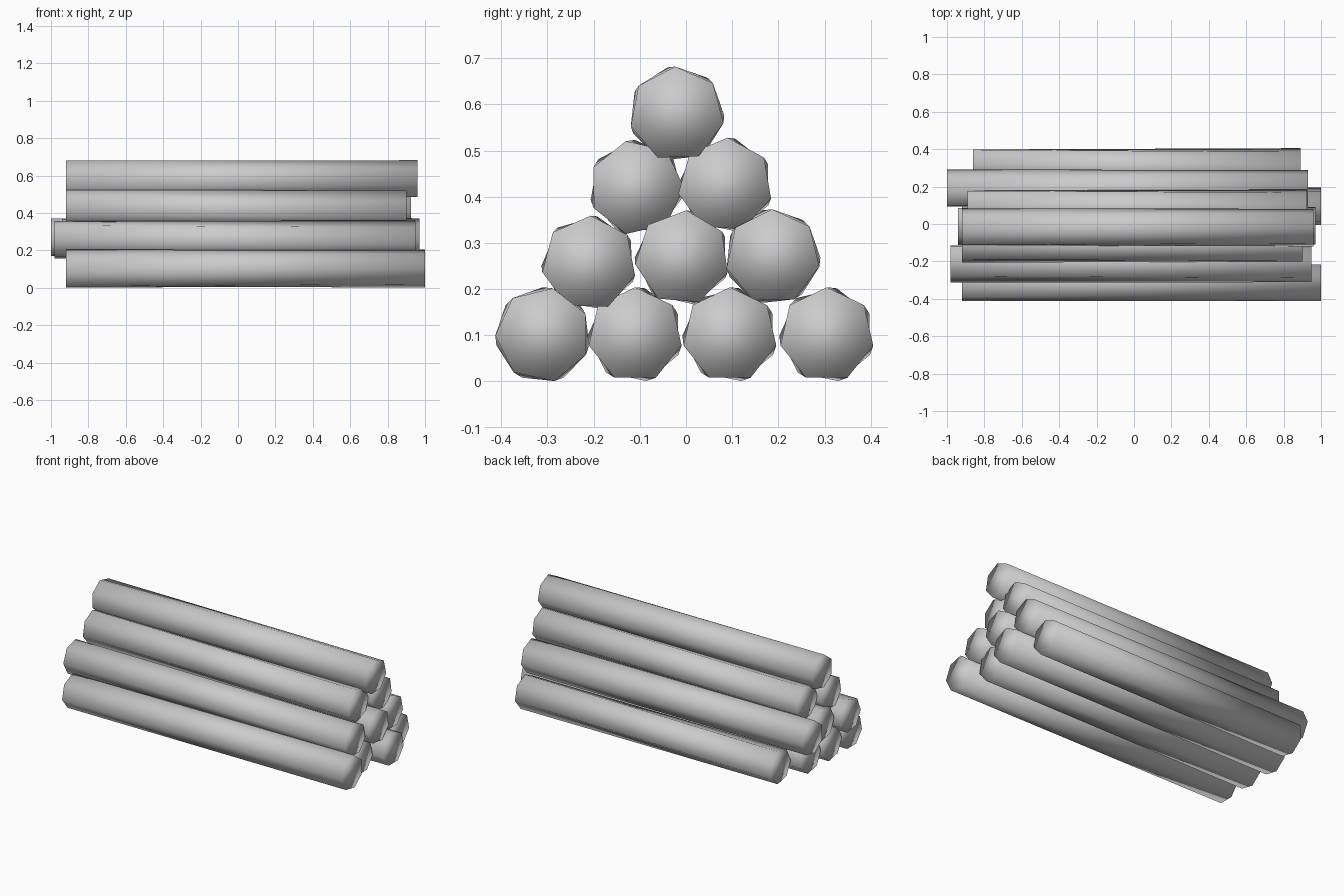
import bpy, bmesh
from math import cos, sin, radians, pi

if "Cube" in bpy.data.objects:
    bpy.data.objects.remove(bpy.data.objects["Cube"])

SIDES = 7
R = 0.103

# y, z, x start, x end, angle of a corner at the near (+x) end, and at the far end
LOGS = [
    # bottom row
    (-0.310, 0.101, -0.92, 1.00, 78, 90),
    (-0.110, 0.101, -0.92, 0.93, 90, 78),
    (0.095, 0.101, -0.92, 1.00, 90, 78),
    (0.305, 0.101, -0.86, 0.89, 90, 78),
    # second row
    (-0.210, 0.256, -0.98, 0.95, 88, 80),
    (-0.008, 0.268, -0.94, 0.97, 85, 77),
    (0.188, 0.270, -1.00, 0.93, 91, 102),
    # third row
    (-0.107, 0.420, -0.92, 0.90, 103, 92),
    (0.085, 0.425, -0.89, 0.925, 87, 78),
    # top log
    (-0.020, 0.579, -0.92, 0.96, 92, 101),
]


def make_log(name, y, z, x0, x1, near, far):
    """Slightly twisted seven-sided prism along x."""
    bm = bmesh.new()

    def ring(x, phase):
        angles = [radians(phase) + 2 * pi * i / SIDES for i in range(SIDES)]
        return [bm.verts.new((x, y + R * cos(a), z + R * sin(a))) for a in angles]

    a, b = ring(x0, far), ring(x1, near)
    bm.faces.new(a)
    bm.faces.new(b)
    for i in range(SIDES):
        j = (i + 1) % SIDES
        bm.faces.new((a[i], a[j], b[j], b[i]))
    bmesh.ops.recalc_face_normals(bm, faces=bm.faces)
    for f in bm.faces:
        f.smooth = True
    mesh = bpy.data.meshes.new(name)
    bm.to_mesh(mesh)
    bm.free()
    bpy.context.collection.objects.link(bpy.data.objects.new(name, mesh))


for n, params in enumerate(LOGS, 1):
    make_log(f"log_{n}", *params)
